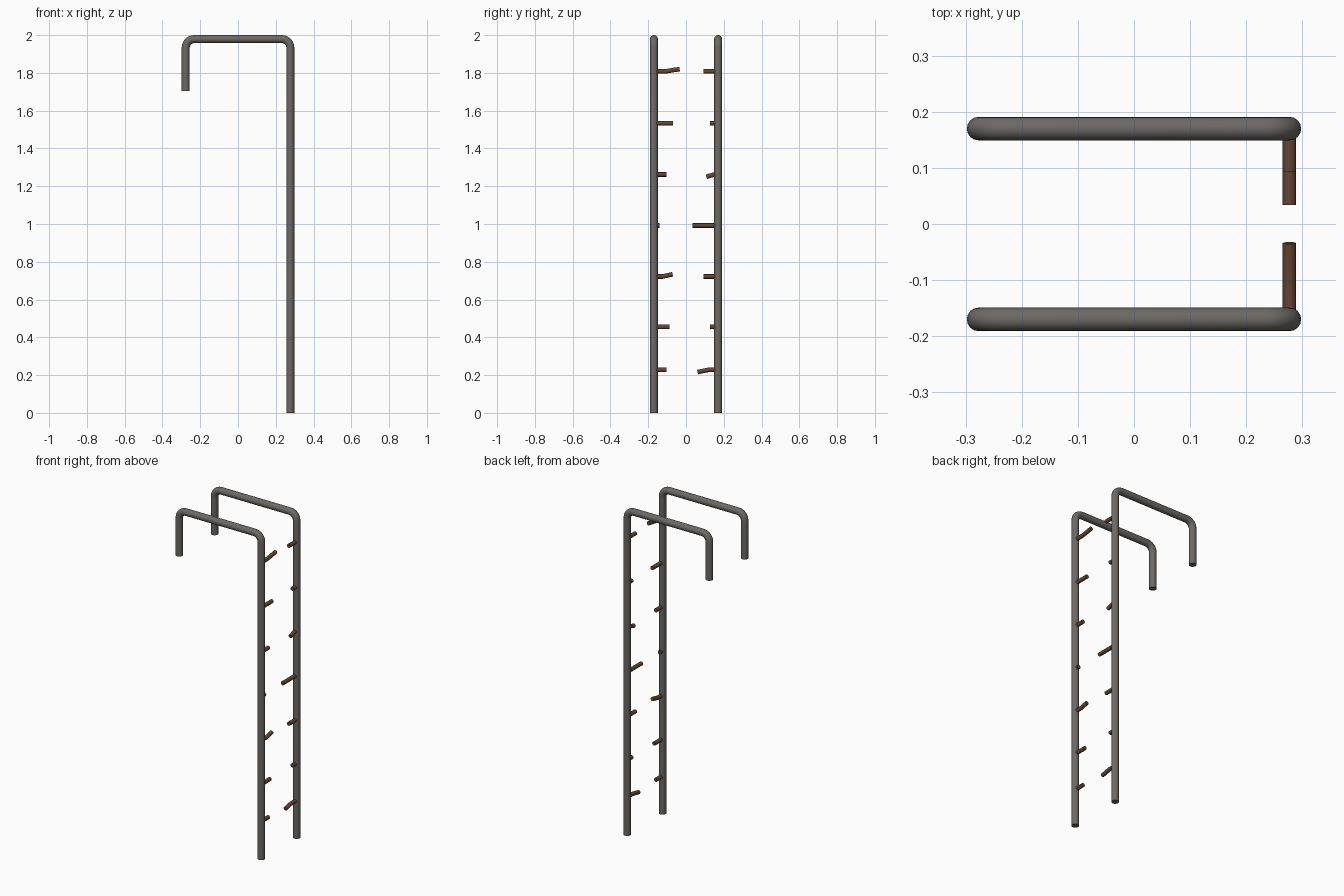
import bpy, bmesh, math
from mathutils import Vector

if "Cube" in bpy.data.objects:
    bpy.data.objects.remove(bpy.data.objects["Cube"])


def material(name, rgb):
    m = bpy.data.materials.new(name)
    m.diffuse_color = (*rgb, 1)
    m.use_nodes = True
    m.node_tree.nodes["Principled BSDF"].inputs["Base Color"].default_value = m.diffuse_color
    return m


STEEL = material("weathered grey steel", (0.15, 0.14, 0.13))
RUST = material("rusty brown", (0.13, 0.06, 0.035))


def tube(name, path, radius, side, sides, mat):
    """Sweep a capped round section along a planar path; side is the plane normal."""
    pts = [Vector(p) for p in path]
    side = Vector(side)
    bm = bmesh.new()
    rings = []
    for i, p in enumerate(pts):
        a = (p - pts[i - 1]).normalized() if i else None
        b = (pts[i + 1] - p).normalized() if i < len(pts) - 1 else None
        t = ((a or b) + (b or a)).normalized()
        stretch = 1 / t.dot(a or b)
        n = side.cross(t) * stretch
        rings.append([bm.verts.new(p + radius * (math.cos(k * math.tau / sides) * n
                      + math.sin(k * math.tau / sides) * side)) for k in range(sides)])
    for r, s in zip(rings, rings[1:]):
        for k in range(sides):
            j = (k + 1) % sides
            bm.faces.new((r[k], r[j], s[j], s[k]))
    bm.faces.new(rings[0])
    bm.faces.new(rings[-1])
    bmesh.ops.recalc_face_normals(bm, faces=bm.faces)
    me = bpy.data.meshes.new(name)
    bm.to_mesh(me)
    bm.free()
    me.materials.append(mat)
    ob = bpy.data.objects.new(name, me)
    bpy.context.collection.objects.link(ob)
    bpy.ops.object.select_all(action='DESELECT')
    ob.select_set(True)
    bpy.context.view_layer.objects.active = ob
    bpy.ops.object.shade_smooth_by_angle(angle=math.radians(40))
    return ob


# Hooked side rails: long leg, rounded bend, top bar, rounded bend, short leg
X, Y, R, TOP, BEND = 0.277, 0.17, 0.021, 1.979, 0.045


def rail_path(y):
    path = [(X, y, 0)]
    for cx, start in ((X - BEND, 0), (BEND - X, 90)):
        for k in range(7):
            a = math.radians(start + 15 * k)
            path.append((cx + BEND * math.cos(a), y, TOP - BEND + BEND * math.sin(a)))
    return path + [(-X, y, 1.705)]


for label, y in (("front", -Y), ("back", Y)):
    tube(label + "_rail", rail_path(y), R, (0, 1, 0), 16, STEEL)

# Broken rung stubs: height, tip distance from centre, bend start, tip rise
STUBS = {
    "front": (-1, [(1.808, 0.034, 0.11, 0.012), (1.533, 0.069, 0, 0), (1.262, 0.103, 0, 0),
                   (0.992, 0.14, 0, 0), (0.722, 0.071, 0.124, 0.012), (0.455, 0.087, 0, 0),
                   (0.228, 0.103, 0, 0)]),
    "back": (1, [(1.808, 0.093, 0, 0), (1.533, 0.127, 0, 0), (1.262, 0.108, 0.15, -0.012),
                 (0.992, 0.034, 0, 0), (0.722, 0.093, 0, 0), (0.455, 0.127, 0, 0),
                 (0.228, 0.061, 0.119, -0.012)]),
}
for label, (s, stubs) in STUBS.items():
    for i, (z, tip, bend, rise) in enumerate(stubs):
        path = [(X, s * Y, z)]
        if bend:
            path.append((X, s * bend, z))
        path.append((X, s * tip, z + rise))
        tube(f"{label}_rung_stub_{i + 1}", path, 0.012, (1, 0, 0), 12, RUST)
